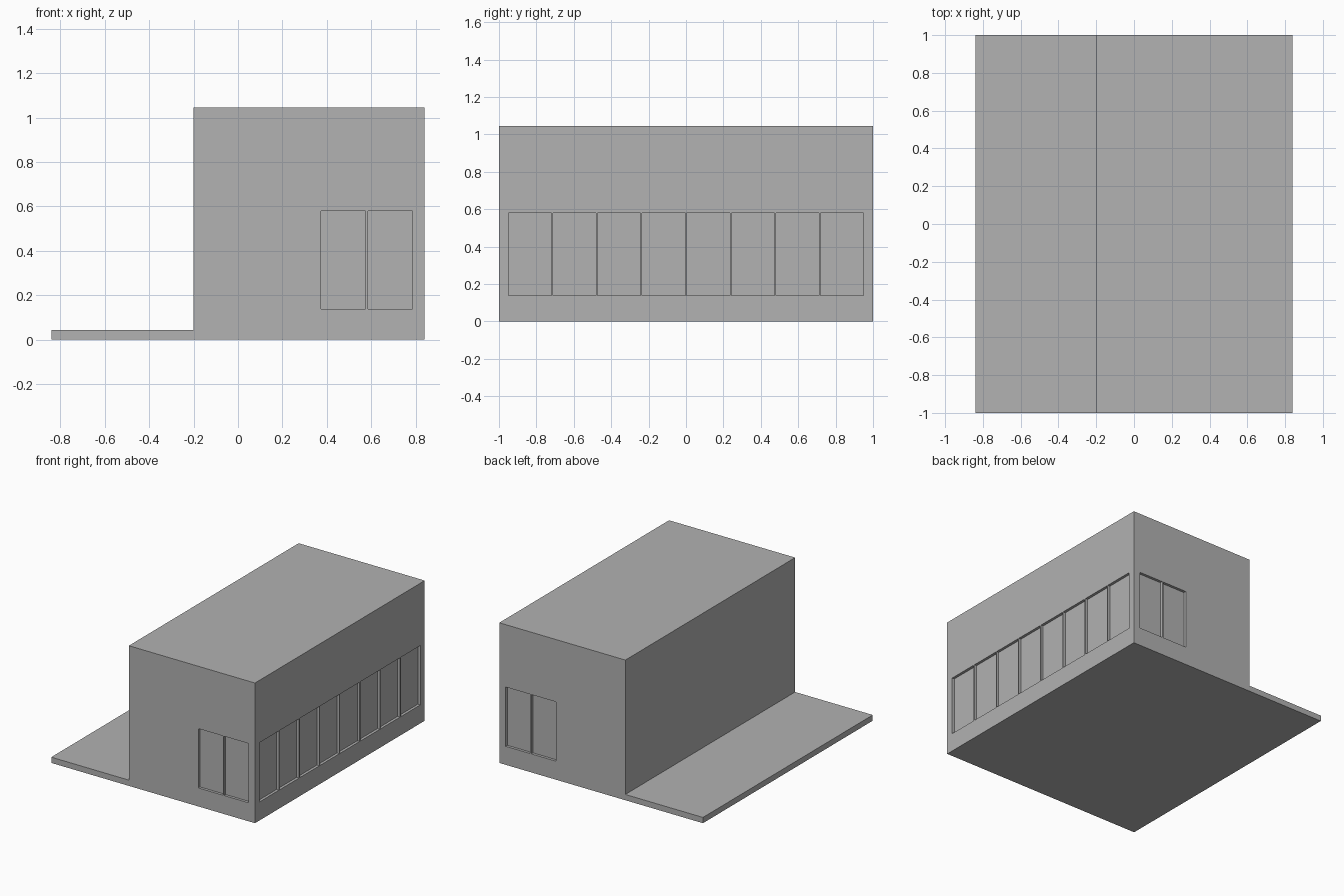
import bpy
import bmesh
from mathutils import Matrix, Vector

cube = bpy.data.objects.get("Cube")
if cube:
    bpy.data.objects.remove(cube, do_unlink=True)

grey = bpy.data.materials.new("plain grey")
grey.use_nodes = True
colour = (0.445, 0.445, 0.445, 1)
grey.diffuse_color = colour
grey.node_tree.nodes["Principled BSDF"].inputs["Base Color"].default_value = colour

HALF_X, HALF_Y = 0.84, 1.0
WALL_X, SLAB_Z, ROOF_Z = -0.2, 0.043, 1.045
SILL, HEAD, DEPTH = 0.138, 0.58, 0.02


def make_object(name, bm):
    bmesh.ops.recalc_face_normals(bm, faces=bm.faces)
    mesh = bpy.data.meshes.new(name)
    bm.to_mesh(mesh)
    bm.free()
    mesh.materials.append(grey)
    obj = bpy.data.objects.new(name, mesh)
    bpy.context.collection.objects.link(obj)
    return obj


def add_box(bm, low, high):
    low, high = Vector(low), Vector(high)
    size = Matrix.Diagonal((high - low).to_4d())
    bmesh.ops.create_cube(bm, size=1, matrix=Matrix.Translation((low + high) / 2) @ size)


# Building and terrace slab: one stepped profile extruded along y
profile = [(-HALF_X, 0), (HALF_X, 0), (HALF_X, ROOF_Z),
           (WALL_X, ROOF_Z), (WALL_X, SLAB_Z), (-HALF_X, SLAB_Z)]
bm = bmesh.new()
face = bm.faces.new([bm.verts.new((x, -HALF_Y, z)) for x, z in profile])
extruded = bmesh.ops.extrude_face_region(bm, geom=[face], use_keep_orig=True)
moved = [v for v in extruded["geom"] if isinstance(v, bmesh.types.BMVert)]
bmesh.ops.translate(bm, verts=moved, vec=(0, 2 * HALF_Y, 0))
building = make_object("building", bm)

# Window recesses: a row of eight on the long side, a pair on each end
bm = bmesh.new()
pitch, width = 0.238, 0.23
for i in range(8):
    y = -0.948 + i * pitch
    add_box(bm, (HALF_X - DEPTH, y, SILL), (HALF_X + DEPTH, y + width, HEAD))
for side in (-1, 1):
    for x in (0.373, 0.585):
        y = side * HALF_Y
        add_box(bm, (x, y - DEPTH, SILL), (x + 0.202, y + DEPTH, HEAD))
cutter = make_object("window_cutter", bm)
cutter.hide_render = True

# Cut the recesses, then discard the cutter
cut = building.modifiers.new("window recesses", 'BOOLEAN')
cut.operation = 'DIFFERENCE'
cut.solver = 'EXACT'
cut.object = cutter
bpy.context.view_layer.objects.active = building
bpy.ops.object.modifier_apply(modifier=cut.name)
bpy.data.objects.remove(cutter, do_unlink=True)
